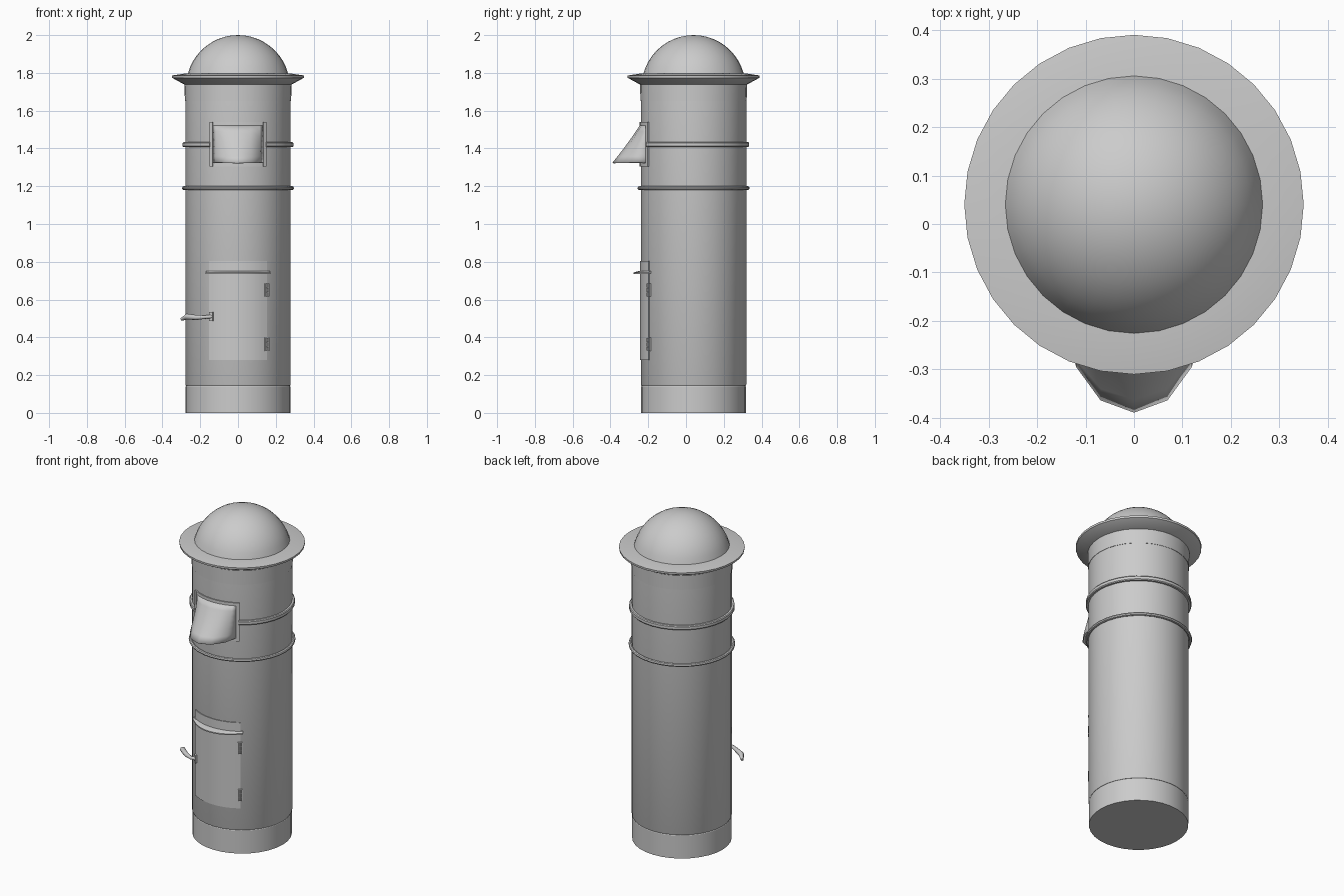
import bpy, bmesh
from math import sin, cos, pi, radians, sqrt

if "Cube" in bpy.data.objects:
    bpy.data.objects.remove(bpy.data.objects["Cube"])

CY = 0.04          # y of the pillar axis
SIDES = 32


def finish(name, bm, angle=30):
    bmesh.ops.remove_doubles(bm, verts=bm.verts, dist=1e-5)
    bmesh.ops.recalc_face_normals(bm, faces=bm.faces)
    me = bpy.data.meshes.new(name)
    bm.to_mesh(me)
    bm.free()
    ob = bpy.data.objects.new(name, me)
    bpy.context.collection.objects.link(ob)
    bpy.ops.object.select_all(action='DESELECT')
    ob.select_set(True)
    bpy.context.view_layer.objects.active = ob
    bpy.ops.object.shade_smooth_by_angle(angle=radians(angle))
    return ob


def sweep(name, profile, a0=-180, a1=180, n=SIDES, bulge=None):
    """Sweep a closed (radius, z) profile about the axis; angle 0 faces -y."""
    full = a1 - a0 >= 360
    bm = bmesh.new()
    rings = []
    for i in range(n if full else n + 1):
        t = i / n
        a = radians(a0 + (a1 - a0) * t)
        ring = []
        for r, z in profile:
            if bulge and r > bulge:
                r = bulge + (r - bulge) * max(sin(pi * t), 0.15)
            ring.append(bm.verts.new((r * sin(a), CY - r * cos(a), z)))
        rings.append(ring)
    m = len(profile)
    for i in range(n):
        p, q = rings[i], rings[(i + 1) % len(rings)]
        for j in range(m):
            k = (j + 1) % m
            bm.faces.new((p[j], p[k], q[k], q[j]))
    if not full:
        bm.faces.new(rings[0])
        bm.faces.new(rings[-1])
    return finish(name, bm)


def panel(name, r0, r1, z0, z1, a0, a1, n=8):
    return sweep(name, [(r0, z0), (r1, z0), (r1, z1), (r0, z1)], a0, a1, n)


# Plinth, pillar and flared collar
sweep("plinth", [(0, 0), (.277, 0), (.277, .14), (.273, .146), (0, .146)])
sweep("pillar", [(0, .144), (.276, .144), (.279, .15), (.279, 1.74), (0, 1.74)])
sweep("collar", [(.27, 1.65), (.281, 1.65), (.284, 1.745), (.27, 1.745)])

# Brim and dome
sweep("brim", [(0, 1.738), (.283, 1.738), (.349, 1.774), (.35, 1.786),
               (.278, 1.797), (0, 1.797)])
dome = [(.275 * cos(pi / 2 * i / 12), 1.725 + .275 * sin(pi / 2 * i / 12)) for i in range(2, 13)]
sweep("dome", [(0, dome[0][1])] + dome)

# Two bands; the upper one stops at the posting frame
sweep("lower_band", [(.287 + .01 * cos(pi * i / 4), 1.19 + .01 * sin(pi * i / 4)) for i in range(8)])
sweep("upper_band", [(.274, 1.407), (.29, 1.407), (.294, 1.412), (.294, 1.428),
                     (.29, 1.433), (.274, 1.433)], 31, 329, 28)

# Posting frame around the hood
for side, s in (("left", -1), ("right", 1)):
    panel("frame_" + side, .274, .287, 1.305, 1.54, s * 30 - 2, s * 30 + 2, 1)
panel("frame_top", .274, .285, 1.522, 1.54, -30, 30)
panel("frame_bottom", .274, .285, 1.305, 1.323, -30, 30)

# Hood: skin between an arc on the pillar and a bulging half ellipse below
bm = bmesh.new()
rows, cols, grid = 6, 6, []
for i in range(rows + 1):
    s = i / rows
    f = .12 * s * s + .88 * s
    row = []
    for j in range(cols + 1):
        t = pi * j / cols
        x0, x1 = -.132 * cos(t), -.138 * cos(t)
        y0 = CY - sqrt(.283 ** 2 - x0 ** 2)
        y1 = -.2 - .189 * sin(t)
        row.append(bm.verts.new((x0 + (x1 - x0) * s, y0 + (y1 - y0) * f, 1.525 - .2 * s)))
    grid.append(row)
for i in range(rows):
    for j in range(cols):
        bm.faces.new((grid[i][j], grid[i + 1][j], grid[i + 1][j + 1], grid[i][j + 1]))
hood = finish("hood", bm, 40)
mod = hood.modifiers.new("thickness", 'SOLIDIFY')
mod.thickness = .006
mod.offset = -1 if hood.data.polygons[15].normal.y < 0 else 1

# Door, plate above it and the rain lip between them
panel("door", .27, .283, .28, .742, -33, 33, 12)
panel("notice_plate", .27, .283, .742, .805, -33, 33, 12)
sweep("door_rain_lip", [(.272, .738), (.318, .736), (.318, .743), (.288, .752), (.272, .752)],
      -36, 36, 12, bulge=.286)

# Hinges: three knuckles each and a leaf
for name, z0 in (("lower", .328), ("upper", .616)):
    panel(name + "_hinge_leaf", .274, .285, z0, z0 + .07, 30, 35.5, 1)
    for k in range(3):
        bm = bmesh.new()
        bmesh.ops.create_cone(bm, cap_ends=True, segments=10, radius1=.009, radius2=.009, depth=.021)
        bmesh.ops.translate(bm, verts=bm.verts, vec=(.153, -.2, z0 + .0115 + k * .0235))
        finish(f"{name}_hinge_knuckle_{k + 1}", bm)

# Lock plate and the lever handle
panel("lock_plate", .274, .292, .487, .535, -32, -27.5, 1)
cu = bpy.data.curves.new("door_handle", 'CURVE')
cu.dimensions = '3D'
cu.bevel_depth = .012
cu.bevel_resolution = 2
cu.use_fill_caps = True
path = [(-.14, -.207, .51, .9), (-.17, -.21, .508, .8), (-.22, -.185, .505, 1.1),
        (-.27, -.15, .51, 1.3), (-.298, -.118, .496, .7)]
sp = cu.splines.new('POLY')
sp.points.add(len(path) - 1)
for p, (x, y, z, r) in zip(sp.points, path):
    p.co = (x, y, z, 1)
    p.radius = r
bpy.context.collection.objects.link(bpy.data.objects.new("door_handle", cu))
